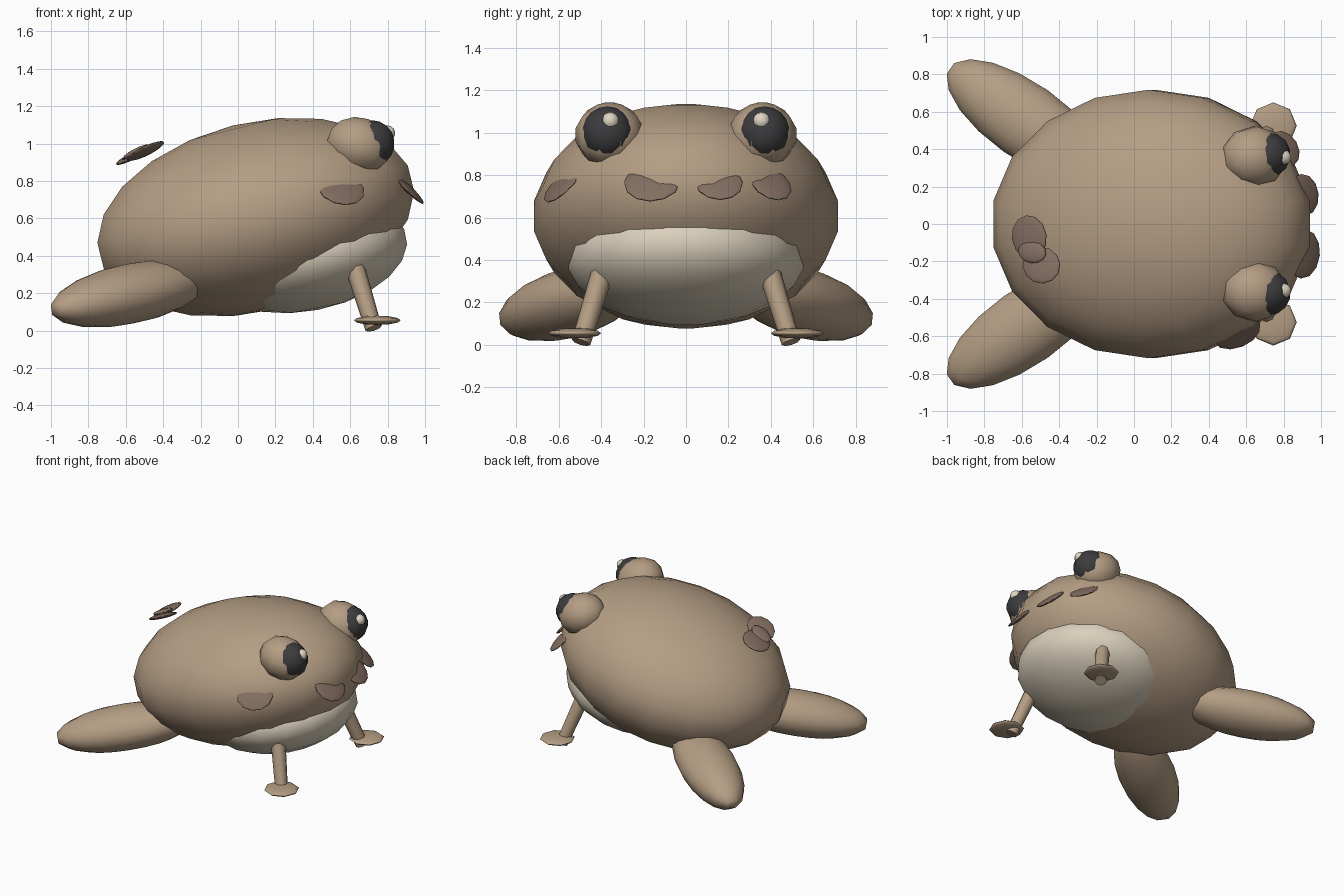
import bpy
from math import radians
from mathutils import Vector

cube = bpy.data.objects.get("Cube")
if cube:
    bpy.data.objects.remove(cube, do_unlink=True)


def material(name, rgb):
    m = bpy.data.materials.new(name)
    m.use_nodes = True
    color = (*rgb, 1)
    m.diffuse_color = color
    m.node_tree.nodes["Principled BSDF"].inputs["Base Color"].default_value = color
    return m


tan = material("tan skin", (0.46, 0.34, 0.23))
cream = material("cream belly", (0.70, 0.63, 0.50))
black = material("eye black", (0.045, 0.045, 0.048))
glint = material("eye glint", (0.74, 0.66, 0.54))
brown = material("brown spots", (0.23, 0.155, 0.12))


def finish(name, mat):
    ob = bpy.context.object
    ob.name = name
    ob.data.materials.append(mat)
    for p in ob.data.polygons:
        p.use_smooth = True
    return ob


def ellipsoid(name, mat, center, radii, pitch=0, yaw=0, segments=18, rings=11):
    bpy.ops.mesh.primitive_uv_sphere_add(
        segments=segments, ring_count=rings, radius=1, location=center,
        rotation=(0, radians(pitch), radians(yaw)))
    bpy.context.object.scale = radii
    return finish(name, mat)


def limb(name, mat, low, high, r_low, r_high):
    low, high = Vector(low), Vector(high)
    axis = high - low
    bpy.ops.mesh.primitive_cone_add(
        vertices=8, radius1=r_low, radius2=r_high, depth=axis.length,
        location=(low + high) / 2,
        rotation=axis.to_track_quat('Z', 'Y').to_euler())
    ob = finish(name, mat)
    bpy.ops.object.shade_smooth_by_angle(angle=radians(50))
    return ob


# Tilted body with the pale belly bulging through it
ellipsoid("body", tan, (0.095, 0, 0.607), (0.877, 0.725, 0.505), pitch=-14)
ellipsoid("belly", cream, (0.37, 0, 0.40), (0.55, 0.56, 0.295), pitch=-11)

for side, s in (("left", 1), ("right", -1)):
    # Eyes
    ellipsoid(side + "_eye_mound", tan, (0.645, s * 0.36, 0.99),
              (0.18, 0.165, 0.15), pitch=20, segments=10, rings=7)
    ellipsoid(side + "_eye", black, (0.715, s * 0.37, 1.0),
              (0.125, 0.122, 0.125), segments=14, rings=9)
    ellipsoid(side + "_eye_glint", glint, (0.80, s * 0.357, 1.055),
              (0.042, 0.042, 0.042), segments=10, rings=7)

    # Hind legs
    ellipsoid(side + "_hind_leg", tan, (-0.578, s * 0.55, 0.197),
              (0.51, 0.205, 0.16), pitch=-10, yaw=-35 * s, segments=18, rings=9)

    # Front legs and disc feet
    limb(side + "_front_leg", tan, (0.725, s * 0.495, 0.012),
         (0.60, s * 0.37, 0.42), 0.045, 0.055)
    ellipsoid(side + "_front_foot", tan, (0.745, s * 0.525, 0.055),
              (0.125, 0.125, 0.025), segments=8, rings=6)

# Spots: centre, half width, half length, pitch, yaw
spots = [
    ("muzzle_spot_right", (0.905, -0.16, 0.765), 0.135, 0.125, 45, -6),
    ("muzzle_spot_middle", (0.905, 0.155, 0.765), 0.115, 0.115, 45, 6),
    ("muzzle_spot_left", (0.80, 0.40, 0.76), 0.105, 0.11, 45, 30),
    ("cheek_spot", (0.55, -0.58, 0.76), 0.135, 0.12, 48, -68),
    ("back_spot_inner", (-0.56, -0.07, 0.935), 0.12, 0.105, -27, 8),
    ("back_spot_outer", (-0.495, -0.22, 0.96), 0.10, 0.115, -27, -25),
    ("back_spot_small", (-0.545, -0.15, 0.955), 0.06, 0.085, -27, -10),
]
for name, center, width, length, pitch, yaw in spots:
    ellipsoid(name, brown, center, (length, width, 0.018), pitch, yaw,
              segments=12, rings=7)
